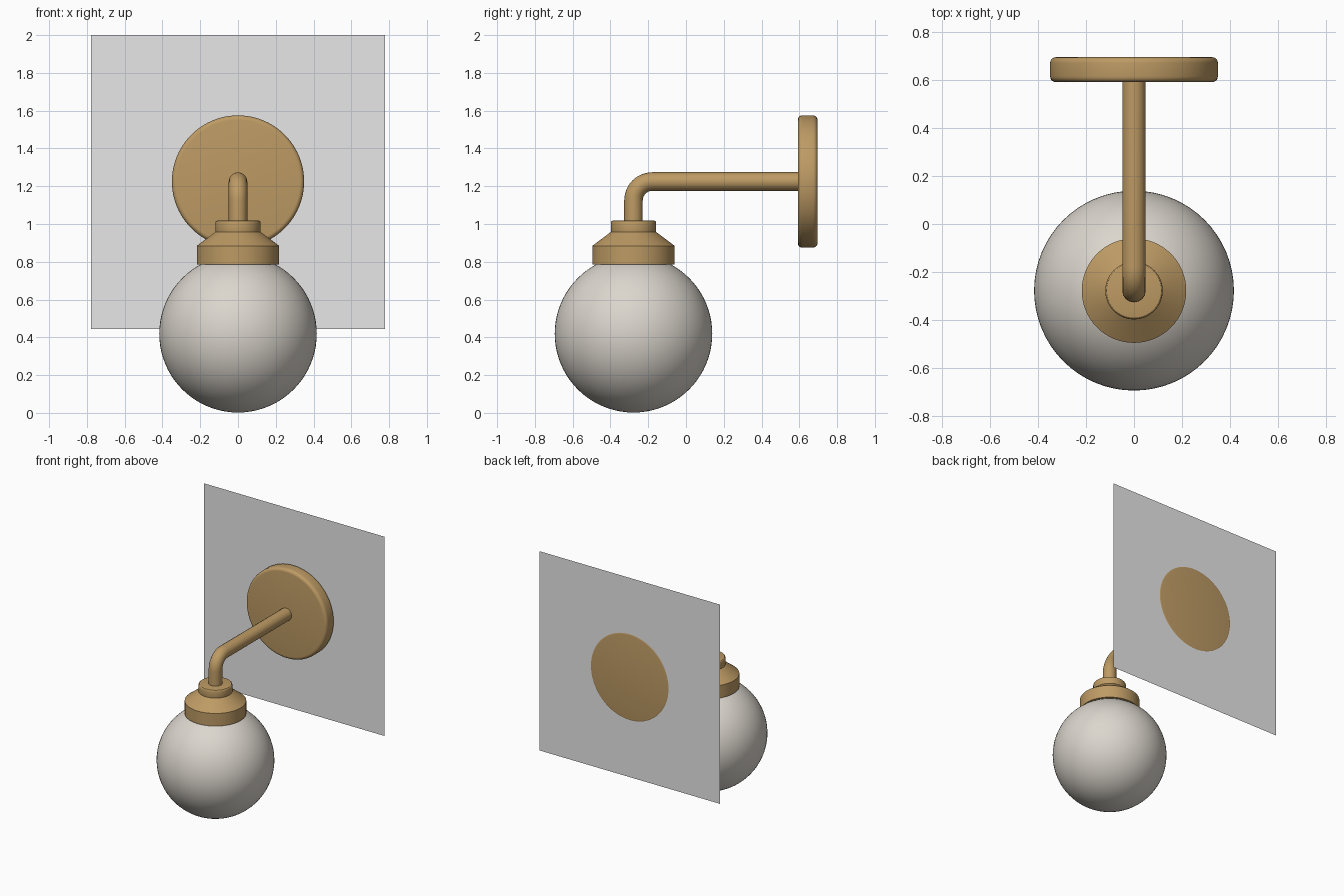
import bpy
from math import sin, cos, pi, radians
from mathutils import Matrix

if "Cube" in bpy.data.objects:
    bpy.data.objects.remove(bpy.data.objects["Cube"])

LAMP_Y = -0.278      # vertical axis of shade and collar
ARM_Z = 1.225        # height of arm and wall disc
BACK_Y = 0.696


def material(name, rgb):
    m = bpy.data.materials.new(name)
    m.use_nodes = True
    m.diffuse_color = (*rgb, 1)
    m.node_tree.nodes["Principled BSDF"].inputs["Base Color"].default_value = (*rgb, 1)
    return m


brass = material("brass", (0.51, 0.325, 0.128))
glass = material("opal_glass", (0.71, 0.67, 0.61))
wall = material("wall_grey", (0.8, 0.8, 0.8))


def finish(obj, name, mat, angle=None):
    obj.name = name
    obj.data.materials.append(mat)
    if angle:
        bpy.ops.object.shade_smooth_by_angle(angle=radians(angle))
    return obj


def lathe(name, profile, mat, matrix, sides=64):
    """Spin a closed (radius, height) profile around z, with flat end caps."""
    verts = [(r * cos(2 * pi * i / sides), r * sin(2 * pi * i / sides), z)
             for r, z in profile for i in range(sides)]
    faces = [(k * sides + i, k * sides + (i + 1) % sides,
              (k + 1) * sides + (i + 1) % sides, (k + 1) * sides + i)
             for k in range(len(profile) - 1) for i in range(sides)]
    last = (len(profile) - 1) * sides
    faces += [tuple(reversed(range(sides))), tuple(range(last, last + sides))]
    mesh = bpy.data.meshes.new(name)
    mesh.from_pydata(verts, [], faces)
    mesh.transform(matrix)
    obj = bpy.data.objects.new(name, mesh)
    bpy.context.collection.objects.link(obj)
    bpy.ops.object.select_all(action='DESELECT')
    obj.select_set(True)
    bpy.context.view_layer.objects.active = obj
    return finish(obj, name, mat, 30)


def rounded(radius, low, high, bevel, steps=5):
    """Profile of a disc with rounded rims."""
    arc = [(bevel * sin(a), bevel * cos(a))
           for a in (pi / 2 * i / steps for i in range(steps + 1))]
    bottom = [(radius - bevel + s, low + bevel - c) for s, c in arc]
    top = [(radius - bevel + s, high - bevel + c) for s, c in reversed(arc)]
    return bottom + top


# Globe shade
bpy.ops.mesh.primitive_uv_sphere_add(segments=64, ring_count=40, radius=0.417,
                                     location=(0, LAMP_Y, 0.419))
finish(bpy.context.object, "globe_shade", glass, 60)

# Collar with sloping shoulder, and the small cap above it
axis = Matrix.Translation((0, LAMP_Y, 0))
lathe("collar", [(0.218, 0.785), (0.218, 0.884), (0.12, 0.958)], brass, axis)
lathe("collar_cap", rounded(0.12, 0.945, 1.018, 0.012, 3), brass, axis)

# Wall disc, turned to face the front
turn = Matrix.Translation((0, BACK_Y, ARM_Z)) @ Matrix.Rotation(pi / 2, 4, 'X')
lathe("wall_disc", rounded(0.35, 0, 0.104, 0.024), brass, turn, 96)

# Bent arm: a pipe swept along a path with a quarter-circle elbow
BEND = 0.1
path = [(0, LAMP_Y, 1.0)]
for i in range(13):
    a = pi / 2 * i / 12
    path.append((0, LAMP_Y + BEND * (1 - cos(a)), ARM_Z - BEND + BEND * sin(a)))
path.append((0, BACK_Y - 0.09, ARM_Z))
curve = bpy.data.curves.new("arm", 'CURVE')
curve.dimensions = '3D'
curve.bevel_depth = 0.049
curve.bevel_resolution = 6
curve.use_fill_caps = True
spline = curve.splines.new('POLY')
spline.points.add(len(path) - 1)
for point, co in zip(spline.points, path):
    point.co = (*co, 1)
arm = bpy.data.objects.new("arm", curve)
bpy.context.collection.objects.link(arm)
bpy.ops.object.select_all(action='DESELECT')
arm.select_set(True)
bpy.context.view_layer.objects.active = arm
bpy.ops.object.convert(target='MESH')
finish(bpy.context.object, "arm", brass, 40)

# Wall panel: a thin sheet just ahead of the disc's back face
bpy.ops.mesh.primitive_plane_add(size=1.556, location=(0, BACK_Y - 0.002, 1.222),
                                 rotation=(pi / 2, 0, 0))
finish(bpy.context.object, "wall_panel", wall)
